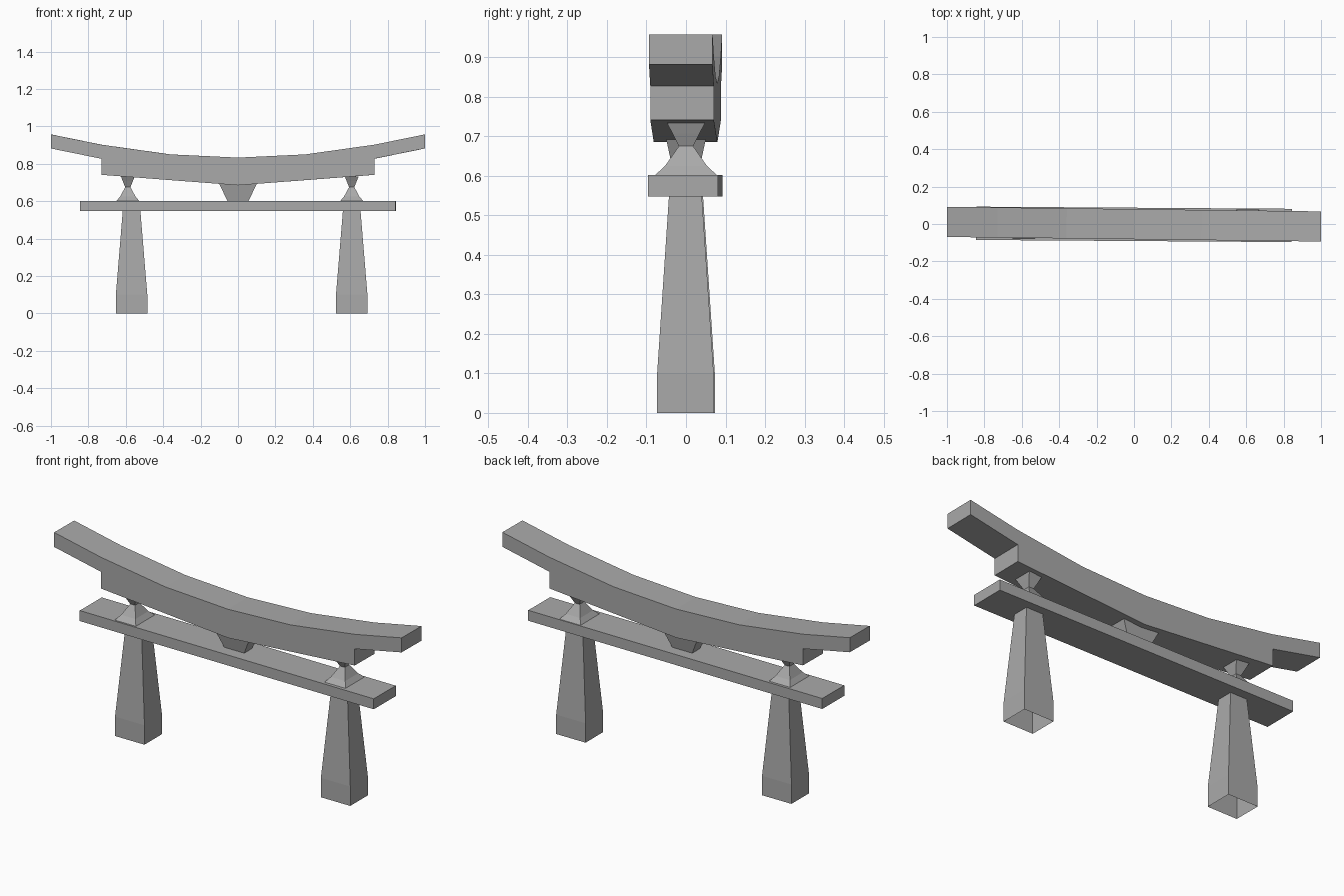
import bpy
import bmesh
import math

cube = bpy.data.objects.get("Cube")
if cube:
    bpy.data.objects.remove(cube, do_unlink=True)

# One weathered grey for the whole gate
stone = bpy.data.materials.new("stone_grey")
stone.use_nodes = True
grey = (0.4, 0.4, 0.4, 1.0)
stone.diffuse_color = grey
stone.node_tree.nodes["Principled BSDF"].inputs["Base Color"].default_value = grey


def finish(name, bm, location, yaw):
    bmesh.ops.recalc_face_normals(bm, faces=bm.faces)
    mesh = bpy.data.meshes.new(name)
    bm.to_mesh(mesh)
    bm.free()
    mesh.materials.append(stone)
    obj = bpy.data.objects.new(name, mesh)
    obj.location = location
    obj.rotation_euler.z = yaw
    bpy.context.collection.objects.link(obj)
    return obj


def stack(name, levels, location=(0, 0, 0), yaw=0.0, open_bottom=False):
    """Rectangular rings (half x, half y, z) joined from bottom to top."""
    bm = bmesh.new()
    rings = []
    for hx, hy, z in levels:
        corners = ((-hx, -hy), (hx, -hy), (hx, hy), (-hx, hy))
        rings.append([bm.verts.new((x, y, z)) for x, y in corners])
    for low, high in zip(rings, rings[1:]):
        for i in range(4):
            j = (i + 1) % 4
            bm.faces.new((low[i], low[j], high[j], high[i]))
    bm.faces.new(rings[-1])
    if not open_bottom:
        bm.faces.new(rings[0])
    return finish(name, bm, location, yaw)


def extrude_profile(name, profile, half_width, location=(0, 0, 0), yaw=0.0):
    """Outline in x and z, extruded along y."""
    bm = bmesh.new()
    face = bm.faces.new([bm.verts.new((x, -half_width, z)) for x, z in profile])
    new = bmesh.ops.extrude_face_region(bm, geom=[face])["geom"]
    verts = [v for v in new if isinstance(v, bmesh.types.BMVert)]
    bmesh.ops.translate(bm, verts=verts, vec=(0, 2 * half_width, 0))
    return finish(name, bm, location, yaw)


# Curved top lintel with stepped ends, mirrored about its middle
upper = [(0.36, 0.85), (0.73, 0.902), (1.0, 0.957)]
lower = [(1.0, 0.882), (0.73, 0.827), (0.73, 0.741)]
right_half = upper + lower
left_half = [(-x, z) for x, z in reversed(right_half)]
extrude_profile("top_lintel",
                [(0, 0.833)] + right_half + [(0, 0.685)] + left_half,
                0.0805, (0, -0.001, 0), -0.0122)

# Straight tie beam
stack("tie_beam", [(0.843, 0.089, 0.548), (0.843, 0.089, 0.602)],
      (0, -0.002, 0), -0.0068)

# Central strut between the beams
stack("central_strut", [(0.056, 0.03, 0.6), (0.1, 0.05, 0.692)])

# Tapered posts, open underneath
post_levels = [(0.084, 0.0715, 0), (0.084, 0.0715, 0.1), (0.047, 0.0415, 0.55)]
# Waisted brackets carrying the lintel
bracket_levels = [(0.062, 0.08, 0.6), (0.041, 0.053, 0.625),
                  (0.014, 0.018, 0.675), (0.027, 0.034, 0.707),
                  (0.037, 0.048, 0.733)]
for side, post_x, bracket_x, y in (("left", 0.608, 0.608, -0.0015),
                                   ("right", -0.569, -0.589, 0.0015)):
    stack(side + "_post", post_levels, (post_x, y, 0), open_bottom=True)
    stack(side + "_bracket", bracket_levels, (bracket_x, 0, 0))
